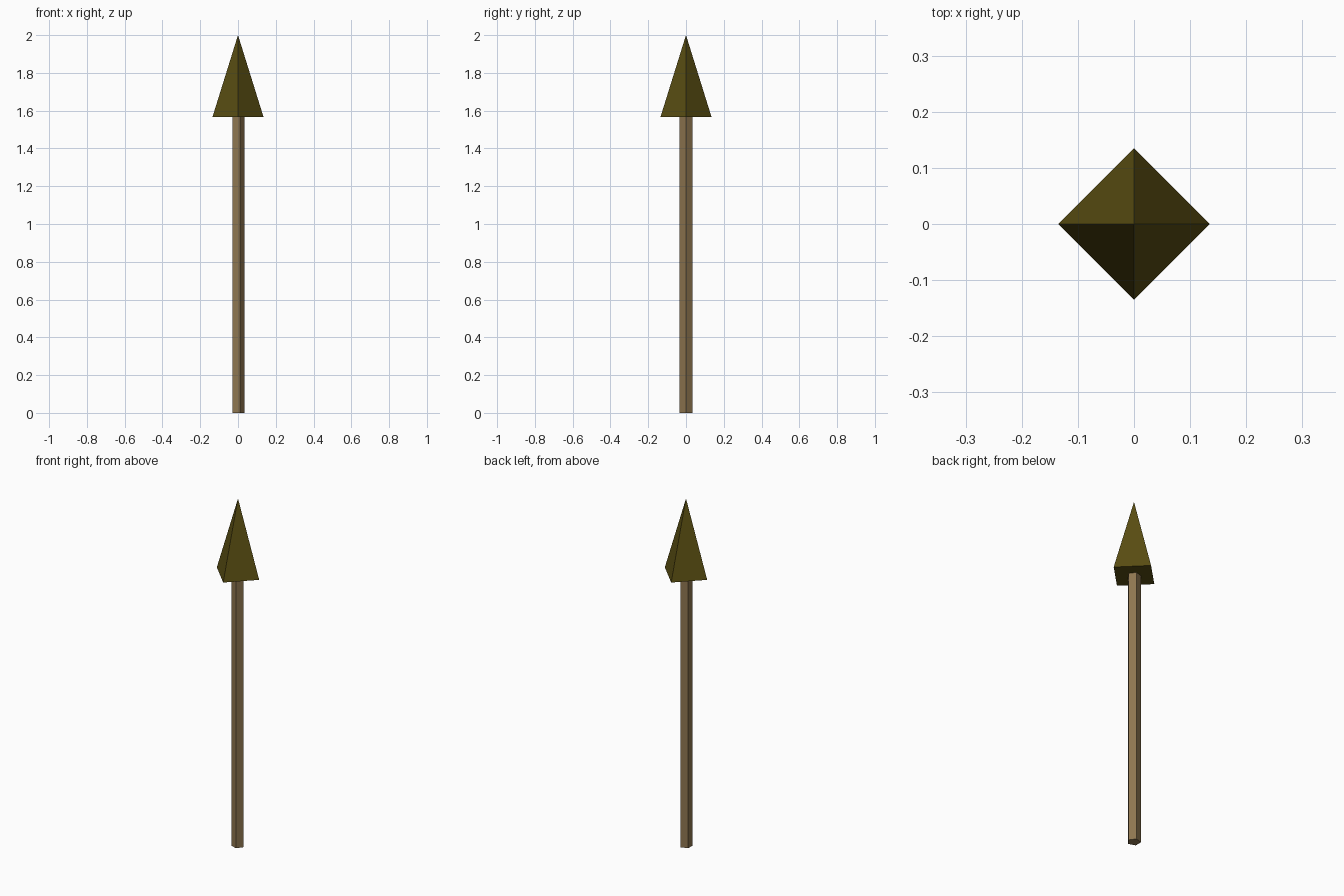
import bpy

if "Cube" in bpy.data.objects:
    bpy.data.objects.remove(bpy.data.objects["Cube"])

HEAD_Z, TOP_Z = 1.567, 2.0


def paint(obj, name, colour):
    mat = bpy.data.materials.new(name)
    mat.diffuse_color = colour
    mat.use_nodes = True
    mat.node_tree.nodes["Principled BSDF"].inputs["Base Color"].default_value = mat.diffuse_color
    obj.data.materials.append(mat)


def add_tapered(name, sides, r_bottom, r_top, z0, z1, colour):
    """Upright flat-faced prism or pyramid with one corner on +x."""
    bpy.ops.mesh.primitive_cone_add(vertices=sides, radius1=r_bottom, radius2=r_top,
                                    depth=z1 - z0, location=(0, 0, (z0 + z1) / 2),
                                    rotation=(0, 0, -1.5707963))
    obj = bpy.context.object
    obj.name = name
    bpy.ops.object.transform_apply(location=False, rotation=True, scale=False)
    paint(obj, name + "_colour", colour)


# Five-sided wooden shaft
add_tapered("shaft", 5, 0.035, 0.035, 0.0, HEAD_Z, (0.27, 0.18, 0.08, 1))

# Four-sided pointed head
add_tapered("arrow_head", 4, 0.135, 0.0, HEAD_Z, TOP_Z, (0.10, 0.075, 0.006, 1))
